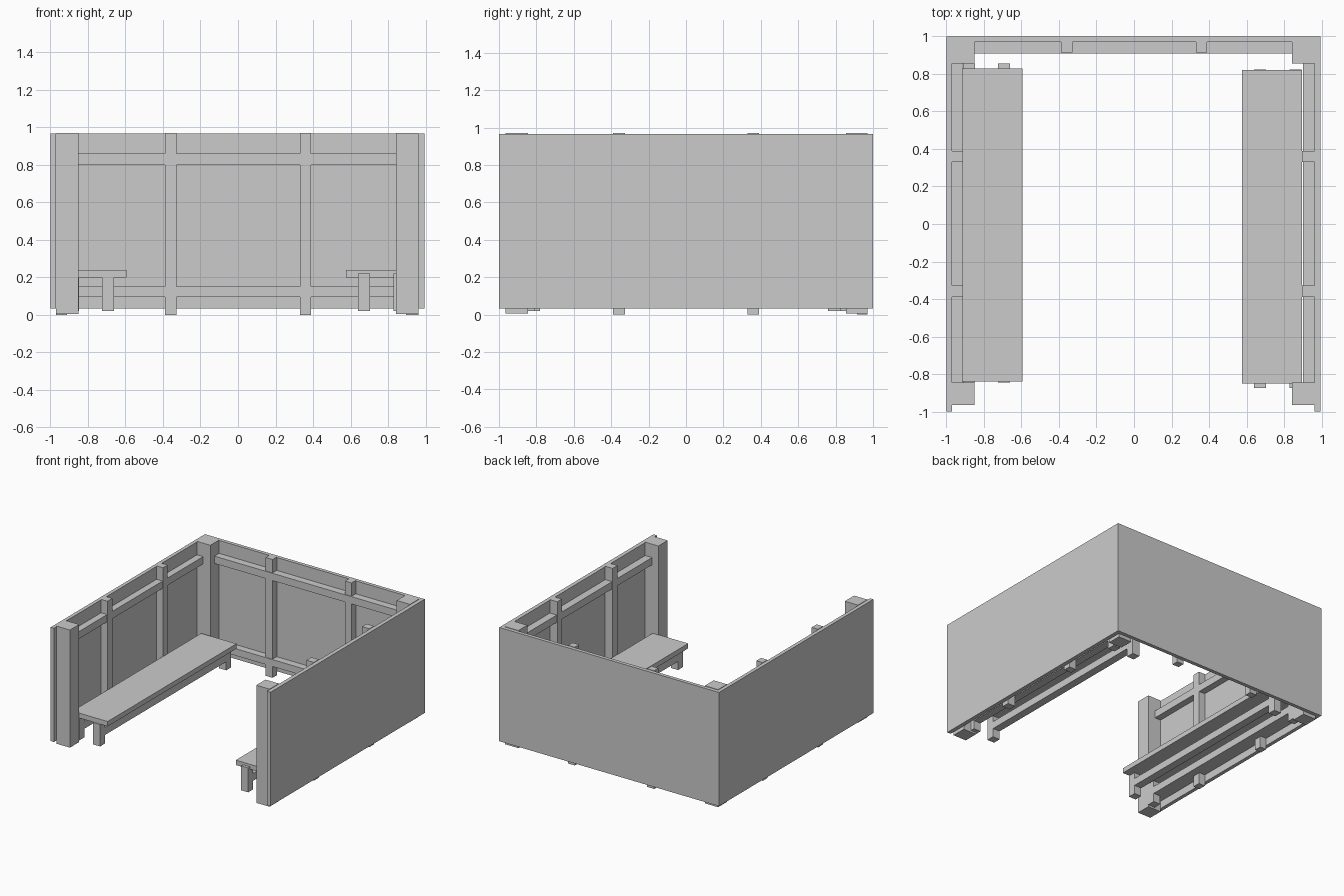
import bpy
import bmesh
from mathutils import Vector

if "Cube" in bpy.data.objects:
    bpy.data.objects.remove(bpy.data.objects["Cube"])


def box(name, x, y, z):
    """Box from (min, max) ranges on each axis."""
    bm = bmesh.new()
    bmesh.ops.create_cube(bm, size=1)
    lo, hi = Vector((x[0], y[0], z[0])), Vector((x[1], y[1], z[1]))
    size = hi - lo
    bmesh.ops.scale(bm, vec=size, verts=bm.verts)
    me = bpy.data.meshes.new(name)
    bm.to_mesh(me)
    bm.free()
    ob = bpy.data.objects.new(name, me)
    ob.location = (lo + hi) / 2
    bpy.context.collection.objects.link(ob)
    return ob


PANEL_Z = (0.033, 0.966)
RAILS_Z = [(0.095, 0.152), (0.80, 0.86)]
STUDS = [(-0.39, -0.327), (0.33, 0.39)]

# Wall panels
box("back_panel", (-1, 0.995), (0.97, 1), PANEL_Z)
box("left_panel", (-1, -0.97), (-1, 0.97), PANEL_Z)
box("right_panel", (0.962, 0.995), (-1, 0.97), PANEL_Z)

# Corner posts
for side, x in (("left", (-0.97, -0.85)), ("right", (0.842, 0.962))):
    box(side + "_front_post", x, (-0.965, -0.845), (0.005, 0.97))
    box(side + "_back_post", x, (0.855, 0.97), (0.005, 0.97))

# Studs on all three walls
for s in STUDS:
    box("back_stud", s, (0.915, 0.97), (0, 0.97))
    box("left_stud", (-0.97, -0.912), s, (0, 0.97))
    box("right_stud", (0.895, 0.962), s, (0, 0.97))

# Horizontal rails on all three walls
for z in RAILS_Z:
    box("back_rail", (-0.85, 0.842), (0.91, 0.97), z)
    box("left_rail", (-0.97, -0.915), (-0.845, 0.855), z)
    box("right_rail", (0.9, 0.962), (-0.845, 0.855), z)


def bench(side, place):
    """Bench laid out on the left; place maps its x and y ranges."""
    def part(name, x, y, z):
        px, py = place(x, y)
        box(side + "_bench_" + name, px, py, z)

    part("seat", (-0.915, -0.595), (-0.84, 0.83), (0.2, 0.24))
    for row, x in (("inner", (-0.725, -0.66)), ("wall", (-0.912, -0.848))):
        part(row + "_front_leg", x, (-0.845, -0.78), (0.02, 0.2))
        part(row + "_back_leg", x, (0.79, 0.855), (0.02, 0.22))
        part(row + "_stretcher", x, (-0.78, 0.79), (0.09, 0.15))


# Two benches, the right one turned half a circle
bench("left", lambda x, y: (x, y))
bench("right", lambda x, y: ((-0.02 - x[1], -0.02 - x[0]),
                             (-0.02 - y[1], -0.02 - y[0])))
